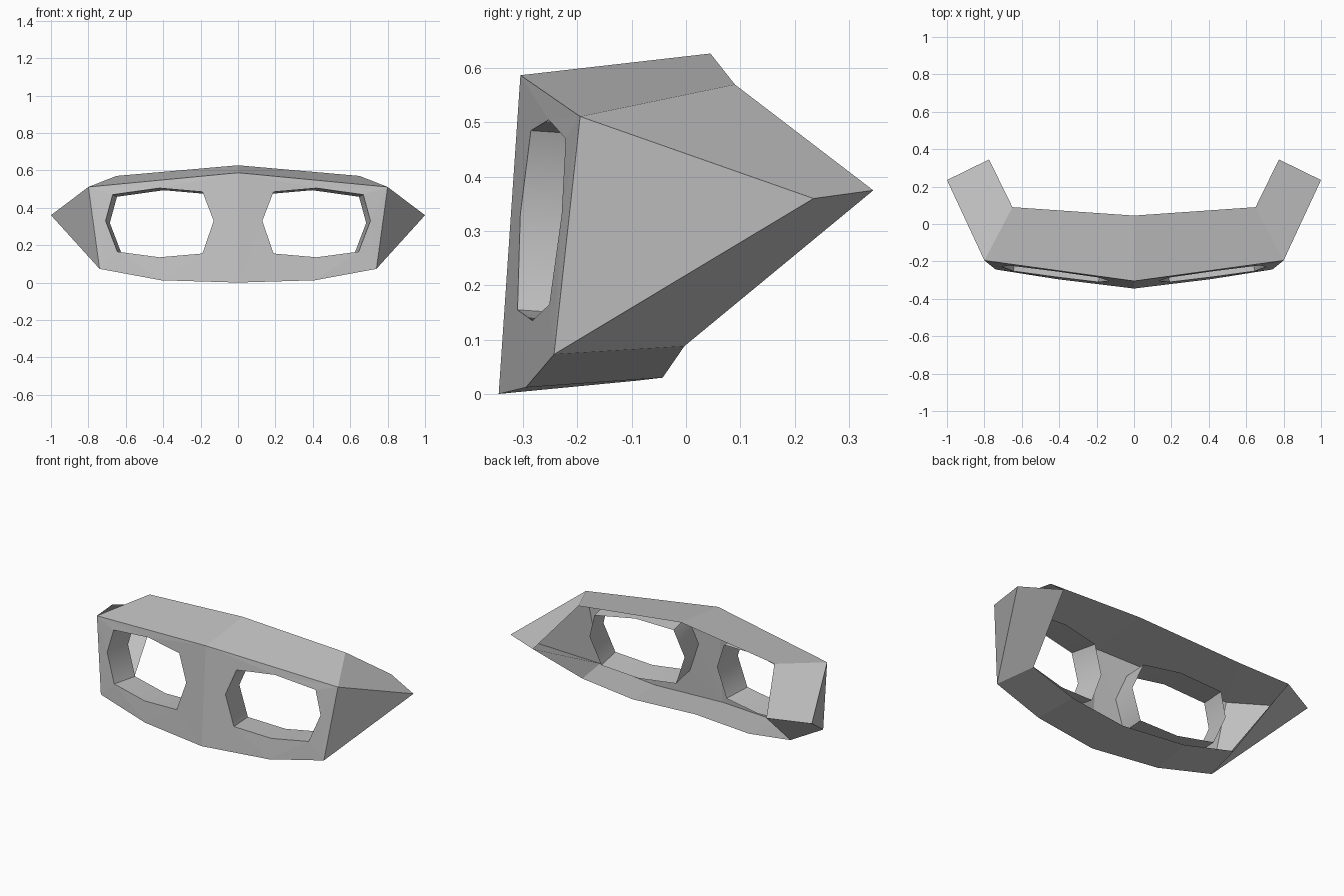
import bpy, bmesh
from math import radians
from mathutils import Vector

old = bpy.data.objects.get("Cube")
if old:
    bpy.data.objects.remove(old, do_unlink=True)

# Single flat grey
grey = bpy.data.materials.new("plain grey")
grey.use_nodes = True
colour = (0.55, 0.55, 0.55, 1)
grey.diffuse_color = colour
grey.node_tree.nodes["Principled BSDF"].inputs["Base Color"].default_value = colour


def mirrored_object(name, bm):
    """Turn the left half into an object mirrored across x = 0."""
    mesh = bpy.data.meshes.new(name)
    bm.to_mesh(mesh)
    bm.free()
    mesh.materials.append(grey)
    obj = bpy.data.objects.new(name, mesh)
    bpy.context.collection.objects.link(obj)
    obj.modifiers.new("Mirror", 'MIRROR').use_axis[0] = True
    return obj


# Corners of the left half of the thin shell
corner = {
    "front_top_mid": (0, -0.305, 0.587), "front_top": (0.8, -0.195, 0.511),
    "front_low": (0.74, -0.243, 0.073), "front_chin": (0.41, -0.295, 0.012),
    "front_low_mid": (0, -0.345, 0.0),
    "back_top_mid": (0, 0.045, 0.627), "back_top": (0.65, 0.09, 0.57),
    "back_low": (0.69, -0.003, 0.088), "back_chin": (0.385, -0.043, 0.03),
    "back_low_mid": (0, -0.09, 0.0245),
    "tip_out": (1.0, 0.235, 0.36), "tip_in": (0.775, 0.345, 0.375),
}
panels = [
    # roof and underside
    "front_top_mid front_top back_top back_top_mid",
    "front_low front_chin back_chin back_low",
    "front_chin front_low_mid back_low_mid back_chin",
    # side wing
    "front_top tip_out tip_in back_top",
    "front_top front_low tip_out",
    "front_low back_low tip_in tip_out",
]
front = "front_top_mid front_low_mid front_chin front_low front_top"

# Eye openings lie on the slanted front plate
outline = [(0.13, 0.33), (0.19, 0.485), (0.42, 0.505), (0.67, 0.47),
           (0.708, 0.33), (0.645, 0.165), (0.42, 0.135), (0.19, 0.155)]
rim = [Vector((x, -0.345 + 0.0686 * z + x * (0.122 + 0.03 * z), z))
       for x, z in outline]
inward = Vector((-0.138, 1, -0.0686)).normalized()


def loop_edges(bm, verts):
    pairs = zip(verts, verts[1:] + verts[:1])
    return [bm.edges.get(p) or bm.edges.new(p) for p in pairs]


# Shell: plain panels, then the front plate filled around the eye opening
bm = bmesh.new()
vert = {name: bm.verts.new(p) for name, p in corner.items()}
for panel in panels:
    bm.faces.new([vert[n] for n in panel.split()])
border = loop_edges(bm, [vert[n] for n in front.split()])
border += loop_edges(bm, [bm.verts.new(p) for p in rim])
bmesh.ops.triangle_fill(bm, use_beauty=True, edges=border)
bmesh.ops.recalc_face_normals(bm, faces=bm.faces)
mirrored_object("mask_shell", bm)

# Open tubes running back from the eye openings
bm = bmesh.new()
near = [bm.verts.new(p) for p in rim]
far = [bm.verts.new(p + inward * 0.167) for p in rim]
for i in range(len(rim)):
    bm.faces.new((near[i - 1], near[i], far[i], far[i - 1]))
tubes = mirrored_object("eye_tubes", bm)

bpy.ops.object.select_all(action='DESELECT')
tubes.select_set(True)
bpy.context.view_layer.objects.active = tubes
bpy.ops.object.shade_smooth_by_angle(angle=radians(45))
